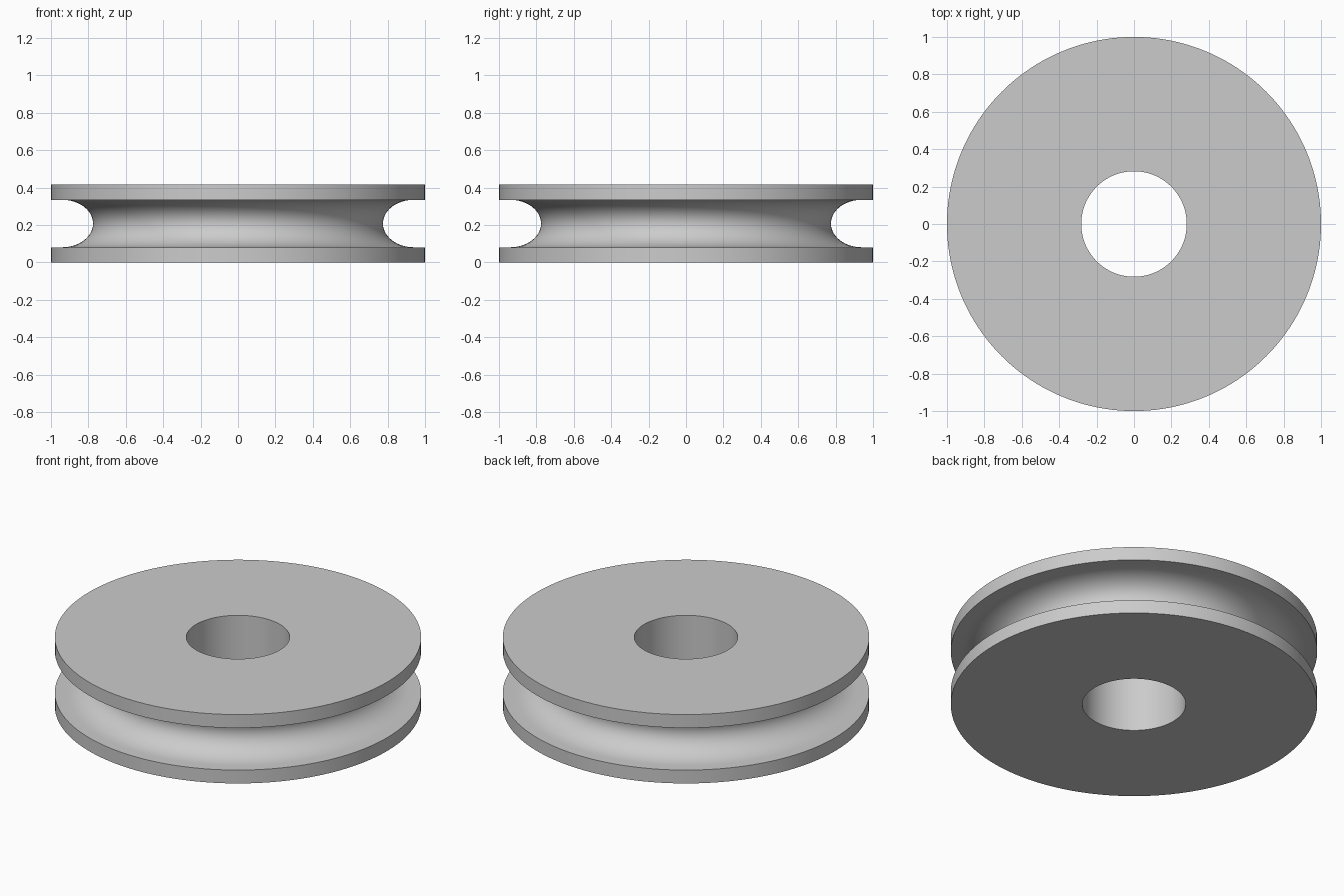
import bpy, bmesh, math

if "Cube" in bpy.data.objects:
    bpy.data.objects.remove(bpy.data.objects["Cube"])

R, HOLE, H = 1.0, 0.282, 0.415      # outer radius, bore radius, thickness
MID, HALF = H / 2, 0.127            # groove centre and half height
GROOVE_X, GROOVE_DEPTH = 0.94, 0.165
SEG, ARC = 160, 24

# Cross-section: bore, flange rims and rounded rope groove
profile = [(HOLE, 0), (R, 0), (R, MID - HALF)]
for i in range(ARC + 1):
    a = math.pi * i / ARC
    profile.append((GROOVE_X - GROOVE_DEPTH * math.sin(a), MID - HALF * math.cos(a)))
profile += [(R, MID + HALF), (R, H), (HOLE, H)]

# Revolve the closed cross-section around z
bm = bmesh.new()
rings = []
for s in range(SEG):
    t = 2 * math.pi * s / SEG
    rings.append([bm.verts.new((r * math.cos(t), r * math.sin(t), z)) for r, z in profile])
n = len(profile)
for s in range(SEG):
    a, b = rings[s], rings[(s + 1) % SEG]
    for i in range(n):
        j = (i + 1) % n
        bm.faces.new((a[i], b[i], b[j], a[j]))
bmesh.ops.recalc_face_normals(bm, faces=bm.faces)
mesh = bpy.data.meshes.new("pulley_wheel")
bm.to_mesh(mesh)
bm.free()
wheel = bpy.data.objects.new("pulley_wheel", mesh)
bpy.context.collection.objects.link(wheel)

# Plain grey metal
mat = bpy.data.materials.new("grey_metal")
mat.diffuse_color = (0.6, 0.6, 0.6, 1)
mat.use_nodes = True
mat.node_tree.nodes["Principled BSDF"].inputs["Base Color"].default_value = mat.diffuse_color
mesh.materials.append(mat)

# Smooth curves, crisp rims
bpy.context.view_layer.objects.active = wheel
wheel.select_set(True)
bpy.ops.object.shade_smooth_by_angle(angle=math.radians(30))
